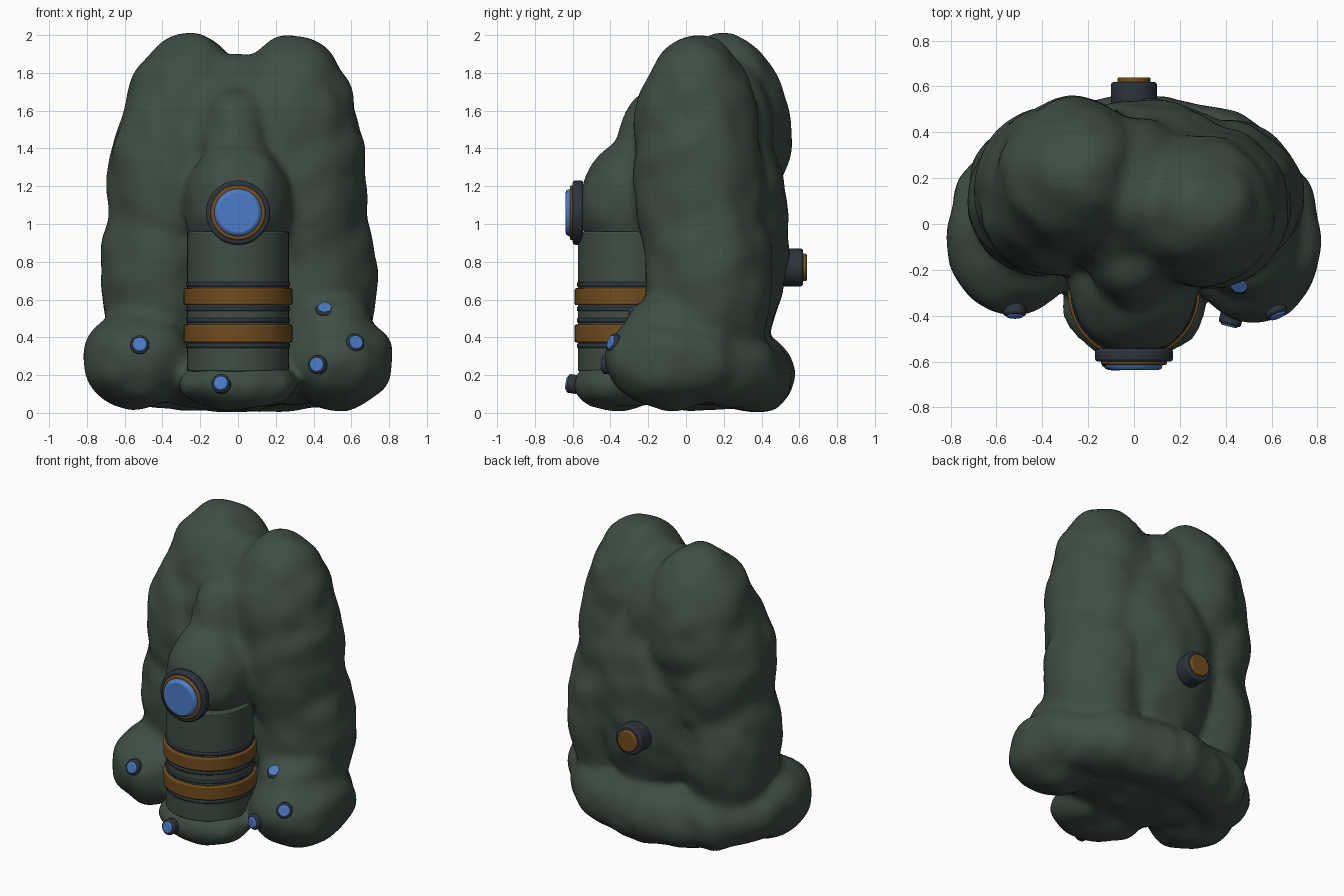
import bpy, bmesh
from mathutils import Vector, Matrix, noise

cube = bpy.data.objects.get("Cube")
if cube:
    bpy.data.objects.remove(cube)


def material(name, rgb):
    m = bpy.data.materials.new(name)
    m.use_nodes = True
    m.diffuse_color = (*rgb, 1)
    node = next(n for n in m.node_tree.nodes if n.type == 'BSDF_PRINCIPLED')
    node.inputs["Base Color"].default_value = (*rgb, 1)
    return m


green = material("moss green", (0.048, 0.075, 0.056))
slate = material("dark slate", (0.026, 0.034, 0.046))
bronze = material("bronze", (0.165, 0.072, 0.012))
blue = material("glass blue", (0.07, 0.2, 0.58))


def add_object(name, bm, mat):
    mesh = bpy.data.meshes.new(name)
    bm.to_mesh(mesh)
    bm.free()
    mesh.materials.append(mat)
    ob = bpy.data.objects.new(name, mesh)
    bpy.context.collection.objects.link(ob)
    return ob


def smooth(ob, angle=0.6):
    bpy.ops.object.select_all(action='DESELECT')
    ob.select_set(True)
    bpy.context.view_layer.objects.active = ob
    bpy.ops.object.shade_smooth_by_angle(angle=angle)


def blob(bm, centre, radii):
    bmesh.ops.create_icosphere(bm, subdivisions=4, radius=1, matrix=Matrix.Translation(centre)
                               @ Matrix.Diagonal((*radii, 1)))


def disc(name, centre, axis, radius, depth, mat, bevel=0.008):
    """Bevelled round part centred on a point, facing along an axis."""
    bm = bmesh.new()
    turn = Vector(axis).to_track_quat('Z', 'Y').to_matrix().to_4x4()
    bmesh.ops.create_cone(bm, cap_ends=True, segments=48, radius1=radius, radius2=radius,
                          depth=depth, matrix=Matrix.Translation(centre) @ turn)
    ob = add_object(name, bm, mat)
    mod = ob.modifiers.new("Bevel", 'BEVEL')
    mod.width = bevel
    mod.segments = 2
    mod.limit_method = 'ANGLE'
    smooth(ob)
    return ob


# Lumpy body: overlapping masses fused into one skin
bm = bmesh.new()
masses = [
    # tall lobe on the -x side, top to foot
    ((-0.26, 0.2, 1.46), (0.36, 0.35, 0.55)),
    ((-0.38, 0.14, 1.2), (0.31, 0.36, 0.57)),
    ((-0.42, 0.12, 0.72), (0.31, 0.34, 0.6)),
    ((-0.53, -0.08, 0.28), (0.29, 0.32, 0.26)),
    # tall lobe on the +x side, top to foot
    ((0.28, 0.06, 1.45), (0.36, 0.33, 0.55)),
    ((0.37, 0.07, 1.2), (0.31, 0.34, 0.59)),
    ((0.42, 0.12, 0.72), (0.31, 0.33, 0.6)),
    ((0.48, -0.04, 0.42), (0.25, 0.28, 0.25)),
    ((0.53, -0.08, 0.28), (0.29, 0.35, 0.26)),
    # core and back
    ((0, 0.13, 1.5), (0.25, 0.33, 0.4)),
    ((0.05, 0.2, 0.95), (0.45, 0.34, 0.72)),
    ((0, 0.05, 0.2), (0.55, 0.4, 0.18)),
    # brow and snout
    ((0, -0.02, 1.35), (0.38, 0.21, 0.45)),
    ((0, -0.1, 1.42), (0.2, 0.26, 0.31)),
    ((0, -0.27, 1.1), (0.285, 0.295, 0.34)),
    # chin bulge under the drum
    ((0, -0.36, 0.15), (0.31, 0.24, 0.13)),
]
for centre, radii in masses:
    blob(bm, centre, radii)

# Thick roll around the back of the base
roll = [(-0.58, 0.1, 0.26), (-0.4, 0.28, 0.22), (0, 0.38, 0.2), (0.4, 0.3, 0.22), (0.58, 0.08, 0.26)]
for a, b in zip(roll, roll[1:]):
    for i in range(5):
        blob(bm, Vector(a).lerp(Vector(b), i / 4), (0.2, 0.2, 0.2))

body = add_object("body", bm, green)
mod = body.modifiers.new("Fuse", 'REMESH')
mod.mode = 'VOXEL'
mod.voxel_size = 0.025
mod = body.modifiers.new("Soften", 'SMOOTH')
mod.iterations = 14
mod.factor = 0.5
skin = bpy.data.meshes.new_from_object(body.evaluated_get(bpy.context.evaluated_depsgraph_get()))
body.modifiers.clear()
body.data = skin
# Gentle lumps along the surface normals
offsets = [v.normal * (0.004 + 0.02 * noise.noise(v.co * 6)) for v in skin.vertices]
for v, off in zip(skin.vertices, offsets):
    v.co += off
    v.co.z = max(v.co.z, 0)
smooth(body, 1.5)

# Banded drum below the snout
up = (0, 0, 1)
drum_parts = [
    ("drum", 0.59, 0.27, 0.74, green),
    ("upper_band", 0.615, 0.288, 0.09, bronze),
    ("lower_band", 0.42, 0.288, 0.095, bronze),
    ("upper_trim", 0.68, 0.276, 0.025, slate),
    ("middle_trim_top", 0.55, 0.276, 0.025, slate),
    ("middle_trim_bottom", 0.49, 0.276, 0.025, slate),
    ("lower_trim", 0.355, 0.276, 0.025, slate),
]
for name, z, radius, height, mat in drum_parts:
    disc(name, (0, -0.302, z), up, radius, height, mat)

# Large front eye
front = (0, -1, 0)
disc("eye_housing", (0, -0.572, 1.06), front, 0.17, 0.056, slate, 0.012)
disc("eye_ring", (0, -0.592, 1.06), front, 0.145, 0.045, bronze)
disc("eye_lens", (0, -0.603, 1.06), front, 0.125, 0.07, blue, 0.02)

# Back port
disc("back_port_housing", (0, 0.56, 0.77), (0, 1, 0), 0.1, 0.12, slate, 0.012)
disc("back_port_cap", (0, 0.6, 0.77), (0, 1, 0), 0.073, 0.08, bronze)

# Small sensors scattered on the feet
sensors = [
    ((-0.52, -0.385, 0.36), (0, -1, 0.2)),
    ((-0.09, -0.612, 0.155), (-0.1, -1, 0.15)),
    ((0.42, -0.425, 0.255), (-0.25, -1, 0)),
    ((0.62, -0.385, 0.37), (0.45, -1, 0.3)),
    ((0.46, -0.26, 0.545), (0, -0.6, 0.8)),
]
for i, (place, axis) in enumerate(sensors, 1):
    d = Vector(axis).normalized()
    disc(f"sensor_housing_{i}", Vector(place) - d * 0.015, d, 0.05, 0.06, slate, 0.01)
    disc(f"sensor_lens_{i}", Vector(place), d, 0.038, 0.046, blue)
